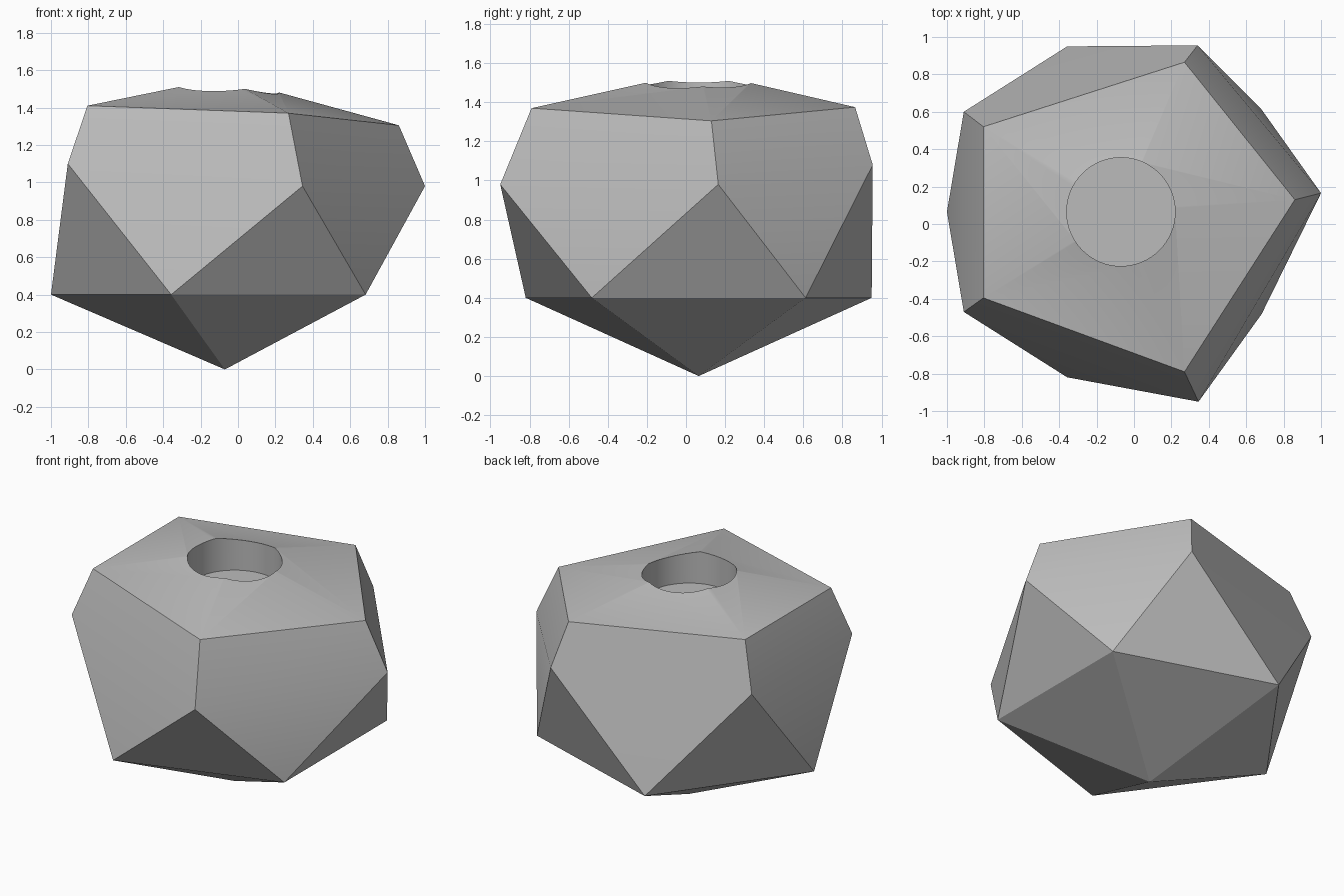
import bpy, bmesh
from math import sin, cos, radians

if "Cube" in bpy.data.objects:
    bpy.data.objects.remove(bpy.data.objects["Cube"])

CX, CY = -0.07, 0.065

stone = bpy.data.materials.new("light_grey")
stone.use_nodes = True
grey = (0.5, 0.5, 0.5, 1)
stone.diffuse_color = grey
stone.node_tree.nodes["Principled BSDF"].inputs["Base Color"].default_value = grey

# Faceted body: bottom point, regular lower ring, pulled-out upper ring, rim, top point
lower = [(CX + 0.93 * cos(radians(180 + 72 * i)),
          CY + 0.93 * sin(radians(180 + 72 * i)), 0.4) for i in range(5)]
upper = [(-0.91, -0.47, 1.1), (0.345, -0.95, 0.98), (1, 0.165, 0.98),
         (0.34, 0.955, 1.08), (-0.91, 0.6, 1.1)]
rim = [(-0.805, -0.395, 1.41), (0.27, -0.79, 1.37), (0.86, 0.13, 1.305),
       (0.27, 0.865, 1.375), (-0.805, 0.52, 1.41)]

bm = bmesh.new()
low, up, edge = [[bm.verts.new(p) for p in ring] for ring in (lower, upper, rim)]
base = bm.verts.new((CX, CY, 0))
apex = bm.verts.new((CX, CY, 1.56))
for i in range(5):
    j = (i + 1) % 5
    bm.faces.new((base, low[j], low[i]))
    bm.faces.new((low[i], low[j], up[i]))
    bm.faces.new((low[j], up[j], up[i]))
    bm.faces.new((up[i], up[j], edge[j], edge[i]))
    bm.faces.new((edge[i], edge[j], apex))
bmesh.ops.recalc_face_normals(bm, faces=bm.faces)
mesh = bpy.data.meshes.new("faceted_body")
bm.to_mesh(mesh)
bm.free()
body = bpy.data.objects.new("faceted_body", mesh)
bpy.context.collection.objects.link(body)
mesh.materials.append(stone)

# Round recess in the top
floor, height = 1.285, 0.6
bpy.ops.mesh.primitive_cylinder_add(vertices=64, radius=0.29, depth=height,
                                    location=(CX, CY, floor + height / 2))
cutter = bpy.context.object
cutter.name = "recess_cutter"
cutter.data.materials.append(stone)
cutter.hide_render = True

bpy.ops.object.select_all(action="DESELECT")
body.select_set(True)
bpy.context.view_layer.objects.active = body
cut = body.modifiers.new("recess", "BOOLEAN")
cut.operation = "DIFFERENCE"
cut.solver = "EXACT"
cut.object = cutter
bpy.ops.object.modifier_apply(modifier=cut.name)
bpy.data.objects.remove(cutter)

# Soft shading over shallow creases only
bpy.ops.object.shade_smooth_by_angle(angle=radians(30))
